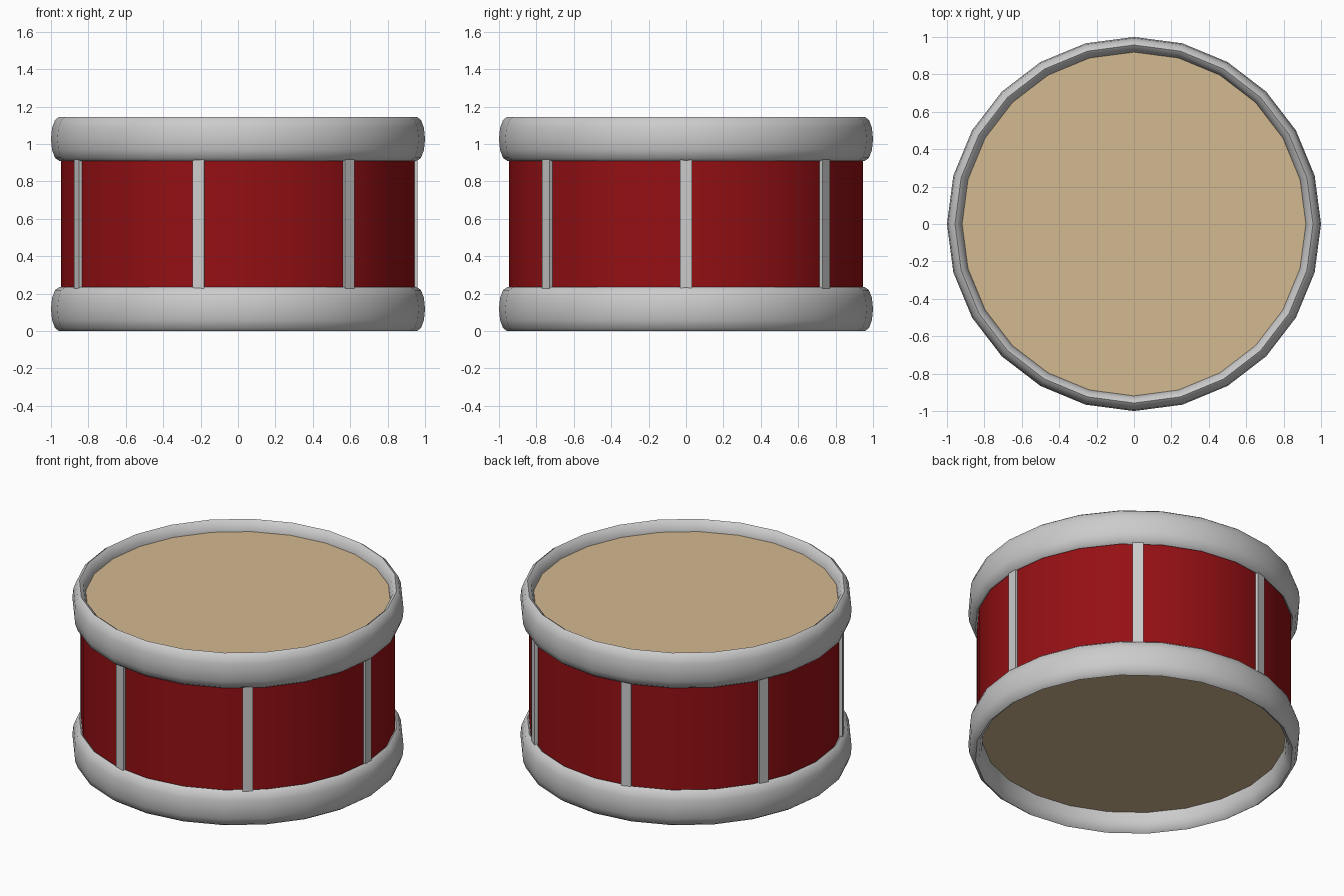
import bpy
import math

if "Cube" in bpy.data.objects:
    bpy.data.objects.remove(bpy.data.objects["Cube"])

SIDES = 24
SHELL_R = 0.947
BOTTOM, TOP = 0.122, 1.077
LUGS = 7


def material(name, color):
    m = bpy.data.materials.new(name)
    m.diffuse_color = color
    m.use_nodes = True
    m.node_tree.nodes["Principled BSDF"].inputs["Base Color"].default_value = m.diffuse_color
    return m


def finish(name, mat=None, smooth=False):
    ob = bpy.context.object
    ob.name = name
    if mat:
        ob.data.materials.append(mat)
    if smooth:
        bpy.ops.object.shade_smooth_by_angle(angle=math.radians(40))
    return ob


red = material("red_lacquer", (0.30, 0.005, 0.007, 1))
skin = material("drum_skin", (0.65, 0.48, 0.28, 1))

# Shell: open cylinder, first vertex on the x axis
bpy.ops.mesh.primitive_cylinder_add(
    vertices=SIDES, radius=SHELL_R, depth=TOP - BOTTOM,
    end_fill_type='NOTHING', location=(0, 0, (TOP + BOTTOM) / 2))
finish("shell", red, True)

# Drum heads closing both ends of the shell, facing outwards
for name, z, tilt in (("top_head", TOP, 0), ("bottom_head", BOTTOM, math.pi)):
    bpy.ops.mesh.primitive_circle_add(
        vertices=SIDES, radius=SHELL_R, fill_type='NGON',
        location=(0, 0, z), rotation=(tilt, 0, 0))
    finish(name, skin)

# Hoops: tori stretched upwards to an oval section
for name, z in (("bottom_hoop", 0.117), ("top_hoop", 1.027)):
    bpy.ops.mesh.primitive_torus_add(
        major_segments=SIDES, minor_segments=12,
        major_radius=0.957, minor_radius=0.043, location=(0, 0, z))
    bpy.context.object.scale.z = 0.117 / 0.043
    bpy.ops.object.transform_apply(location=False, rotation=False, scale=True)
    finish(name, None, True)

# Tension bars spaced evenly around the shell, ends tucked into the hoops
for i in range(LUGS):
    a = 2 * math.pi * i / LUGS
    bpy.ops.mesh.primitive_cube_add(
        size=1, location=(0.94 * math.cos(a), 0.94 * math.sin(a), 0.5725),
        rotation=(0, 0, a))
    bpy.context.object.scale = (0.038, 0.064, 0.72)
    finish(f"tension_bar_{i + 1}")
